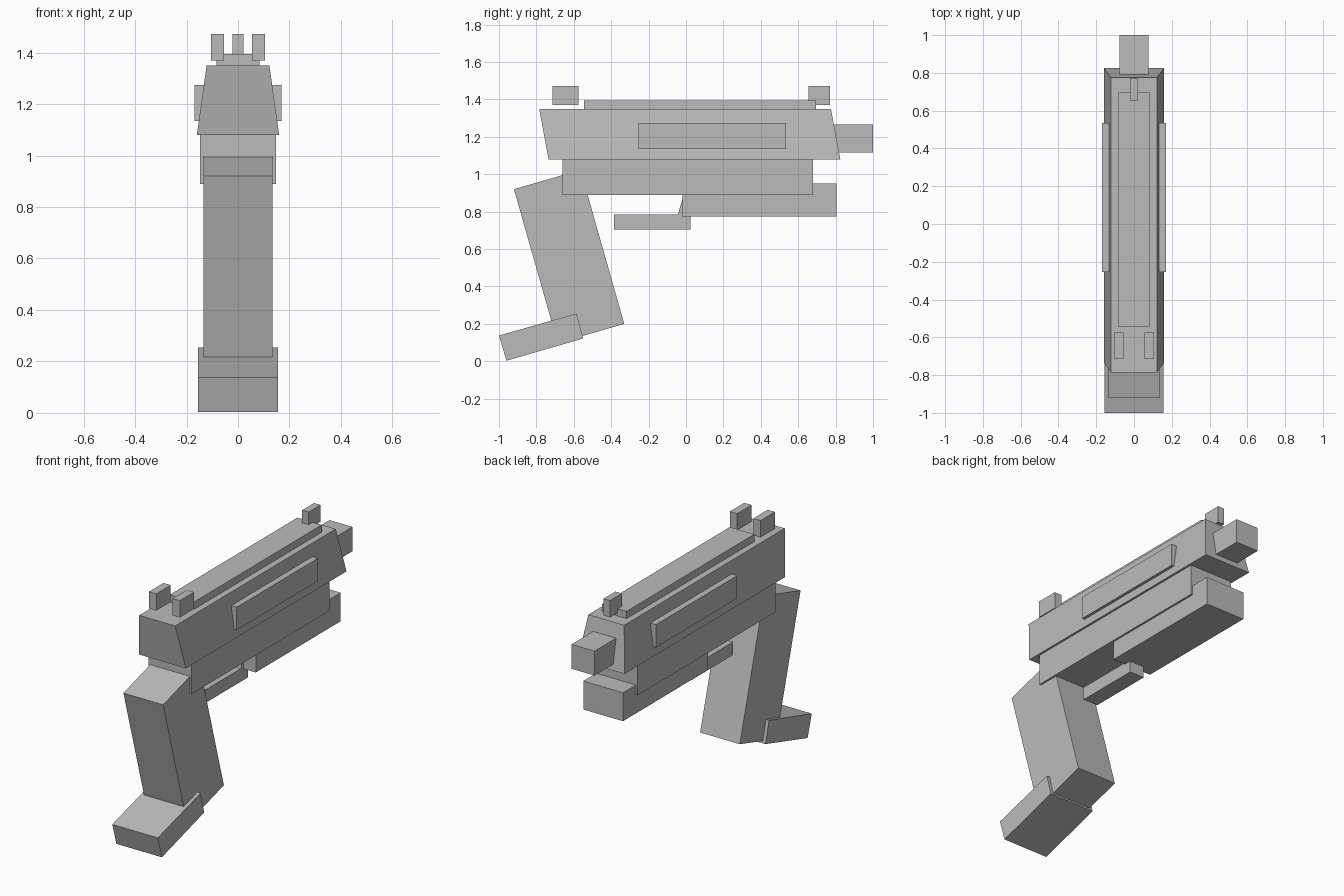
import bpy, bmesh

cube = bpy.data.objects.get("Cube")
if cube:
    bpy.data.objects.remove(cube, do_unlink=True)

GREY = (0.5, 0.5, 0.5, 1)
grey = bpy.data.materials.new("plain grey")
grey.use_nodes = True
grey.diffuse_color = GREY
grey.node_tree.nodes["Principled BSDF"].inputs["Base Color"].default_value = GREY


def prism(name, profile, half, x=0, top_half=None):
    """Extrude a (y, z) side profile across x; top_half narrows the upper points."""
    bm = bmesh.new()
    middle = sum(z for _, z in profile) / len(profile)
    rings = []
    for side in (-1, 1):
        ring = []
        for y, z in profile:
            w = top_half if top_half and z > middle else half
            ring.append(bm.verts.new((x + side * w, y, z)))
        rings.append(ring)
        bm.faces.new(ring)
    count = len(profile)
    for i in range(count):
        j = (i + 1) % count
        bm.faces.new((rings[0][i], rings[0][j], rings[1][j], rings[1][i]))
    bmesh.ops.recalc_face_normals(bm, faces=bm.faces)
    mesh = bpy.data.meshes.new(name)
    bm.to_mesh(mesh)
    bm.free()
    mesh.materials.append(grey)
    obj = bpy.data.objects.new(name, mesh)
    bpy.context.collection.objects.link(obj)
    return obj


def block(name, y0, y1, z0, z1, half, x=0):
    return prism(name, [(y0, z0), (y1, z0), (y1, z1), (y0, z1)], half, x)


# Upper body: tapered slide, top rail, barrel and lower frame
prism("slide", [(-0.735, 1.08), (0.825, 1.08), (0.775, 1.35), (-0.785, 1.35)],
      0.16, top_half=0.122)
block("top_rail", -0.545, 0.695, 1.34, 1.395, 0.083)
block("barrel", 0.6, 1.0, 1.115, 1.265, 0.078)
block("frame", -0.66, 0.68, 0.89, 1.08, 0.147)
block("under_barrel", -0.02, 0.805, 0.775, 0.95, 0.135)

# Side panels and sights
block("side_panels", -0.255, 0.535, 1.135, 1.275, 0.17)
block("front_sight", 0.655, 0.77, 1.37, 1.473, 0.022)
for side, label in ((-1, "right"), (1, "left")):
    block(f"rear_sight_{label}", -0.715, -0.575, 1.37, 1.473, 0.025, side * 0.08)

# Trigger guard with its sloped post
block("trigger_guard", -0.385, 0.025, 0.705, 0.785, 0.05)
prism("guard_post", [(-0.045, 0.78), (0.02, 0.78), (0.02, 0.9), (-0.01, 0.9)], 0.05)

# Raked grip and its foot
prism("grip", [(-0.686, 0.097), (-0.33, 0.2), (-0.564, 1.023), (-0.92, 0.92)], 0.135)
prism("grip_foot", [(-0.96, 0.003), (-0.55, 0.122), (-0.585, 0.255), (-1.0, 0.138)], 0.155)
